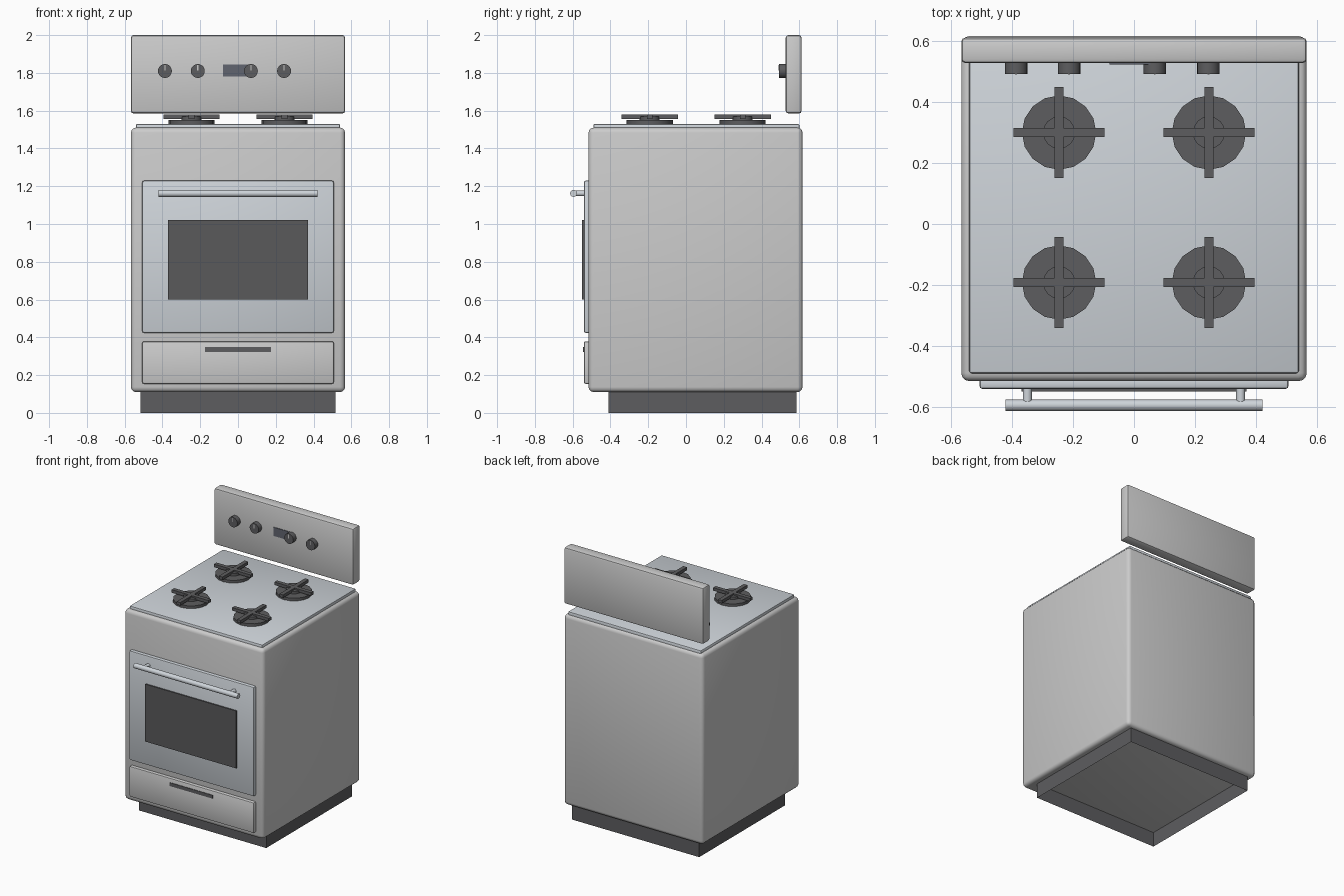
import bpy, bmesh, math
from mathutils import Matrix

if "Cube" in bpy.data.objects:
    bpy.data.objects.remove(bpy.data.objects["Cube"])


def mat(name, col):
    m = bpy.data.materials.new(name)
    m.diffuse_color = (*col, 1)
    m.use_nodes = True
    m.node_tree.nodes["Principled BSDF"].inputs["Base Color"].default_value = m.diffuse_color
    return m


DARK = mat("dark_enamel", (0.11, 0.11, 0.115))
GLASS = mat("dark_glass", (0.1, 0.1, 0.105))
SCREEN = mat("screen", (0.12, 0.13, 0.16))
STEEL = mat("steel", (0.62, 0.66, 0.7))
ENAMEL = mat("enamel", (0.62, 0.62, 0.61))
LIGHT = mat("marker", (0.85, 0.85, 0.85))


def finish(bm, name, m, smooth=True):
    me = bpy.data.meshes.new(name)
    bm.to_mesh(me)
    bm.free()
    ob = bpy.data.objects.new(name, me)
    bpy.context.collection.objects.link(ob)
    me.materials.append(m)
    if smooth:
        bpy.ops.object.select_all(action='DESELECT')
        ob.select_set(True)
        bpy.context.view_layer.objects.active = ob
        bpy.ops.object.shade_smooth_by_angle(angle=math.radians(40))
    return ob


def add_box(bm, x, y, z):
    """Add a box given (min, max) along each axis."""
    r = (x, y, z)
    c = [(a + b) / 2 for a, b in r]
    s = [b - a for a, b in r]
    bmesh.ops.create_cube(bm, size=1, matrix=Matrix.Translation(c) @ Matrix.Diagonal((*s, 1)))


def box(name, x, y, z, m, bevel=0, segs=2):
    bm = bmesh.new()
    add_box(bm, x, y, z)
    if bevel:
        bmesh.ops.bevel(bm, geom=bm.edges[:], offset=bevel, segments=segs,
                        profile=0.5, affect='EDGES')
    return finish(bm, name, m, bevel > 0)


def add_cyl(bm, loc, r, depth, axis='Z', n=16):
    rot = {'X': Matrix.Rotation(math.pi / 2, 4, 'Y'),
           'Y': Matrix.Rotation(math.pi / 2, 4, 'X'), 'Z': Matrix()}[axis]
    bmesh.ops.create_cone(bm, cap_ends=True, segments=n, radius1=r, radius2=r,
                          depth=depth, matrix=Matrix.Translation(loc) @ rot)


def cyl(name, loc, r, depth, m, axis='Z', n=16):
    bm = bmesh.new()
    add_cyl(bm, loc, r, depth, axis, n)
    return finish(bm, name, m)


# main cabinet and cooktop
box("cabinet", (-0.567, 0.567), (-0.516, 0.617), (0.11, 1.51), ENAMEL, 0.027, 3)
box("cooktop", (-0.541, 0.541), (-0.49, 0.60), (1.49, 1.53), STEEL, 0.008)

# plinth, open underneath
bm = bmesh.new()
add_box(bm, (-0.517, 0.517), (-0.41, 0.585), (0, 0.13))
bm.faces.ensure_lookup_table()
bottom = min(bm.faces, key=lambda f: f.calc_center_median().z)
bmesh.ops.delete(bm, geom=[bottom], context='FACES')
finish(bm, "plinth", DARK, False)

# oven door with window and bar handle
box("oven_door", (-0.507, 0.507), (-0.541, -0.505), (0.424, 1.229), STEEL, 0.009)
box("door_window", (-0.37, 0.37), (-0.55, -0.53), (0.60, 1.022), GLASS)
bm = bmesh.new()
add_cyl(bm, (0, -0.595, 1.162), 0.0185, 0.844, 'X', 16)
for sx in (-1, 1):
    add_cyl(bm, (sx * 0.35, -0.565, 1.162), 0.015, 0.06, 'Y', 12)
finish(bm, "door_handle", STEEL)

# storage drawer with slot pull
box("drawer", (-0.507, 0.507), (-0.541, -0.505), (0.154, 0.379), ENAMEL, 0.009)
box("drawer_pull", (-0.175, 0.175), (-0.545, -0.53), (0.323, 0.348), DARK)

# raised control panel with screen and knobs
box("control_panel", (-0.567, 0.567), (0.528, 0.612), (1.585, 2.0), ENAMEL, 0.014)
box("panel_screen", (-0.08, 0.08), (0.524, 0.535), (1.78, 1.844), SCREEN)
for i, x in enumerate((-0.387, -0.213, 0.068, 0.244)):
    cyl(f"knob_{i}", (x, 0.512, 1.81), 0.037, 0.039, DARK, 'Y', 20)
    box(f"knob_marker_{i}", (x - 0.003, x + 0.003), (0.4905, 0.495), (1.812, 1.842), LIGHT)

# burners: base disc, cap and cross-shaped grate
for i, (x, y) in enumerate([(sx * 0.246, yy) for yy in (0.30, -0.192) for sx in (-1, 1)]):
    cyl(f"burner_base_{i}", (x, y, 1.539), 0.122, 0.022, DARK, n=16)
    cyl(f"burner_cap_{i}", (x, y, 1.556), 0.053, 0.024, DARK, n=16)
    bm = bmesh.new()
    for a, b in ((0.149, 0.015), (0.015, 0.149)):
        add_box(bm, (x - a, x + a), (y - b, y + b), (1.557, 1.579))
    finish(bm, f"burner_grate_{i}", DARK, False)
